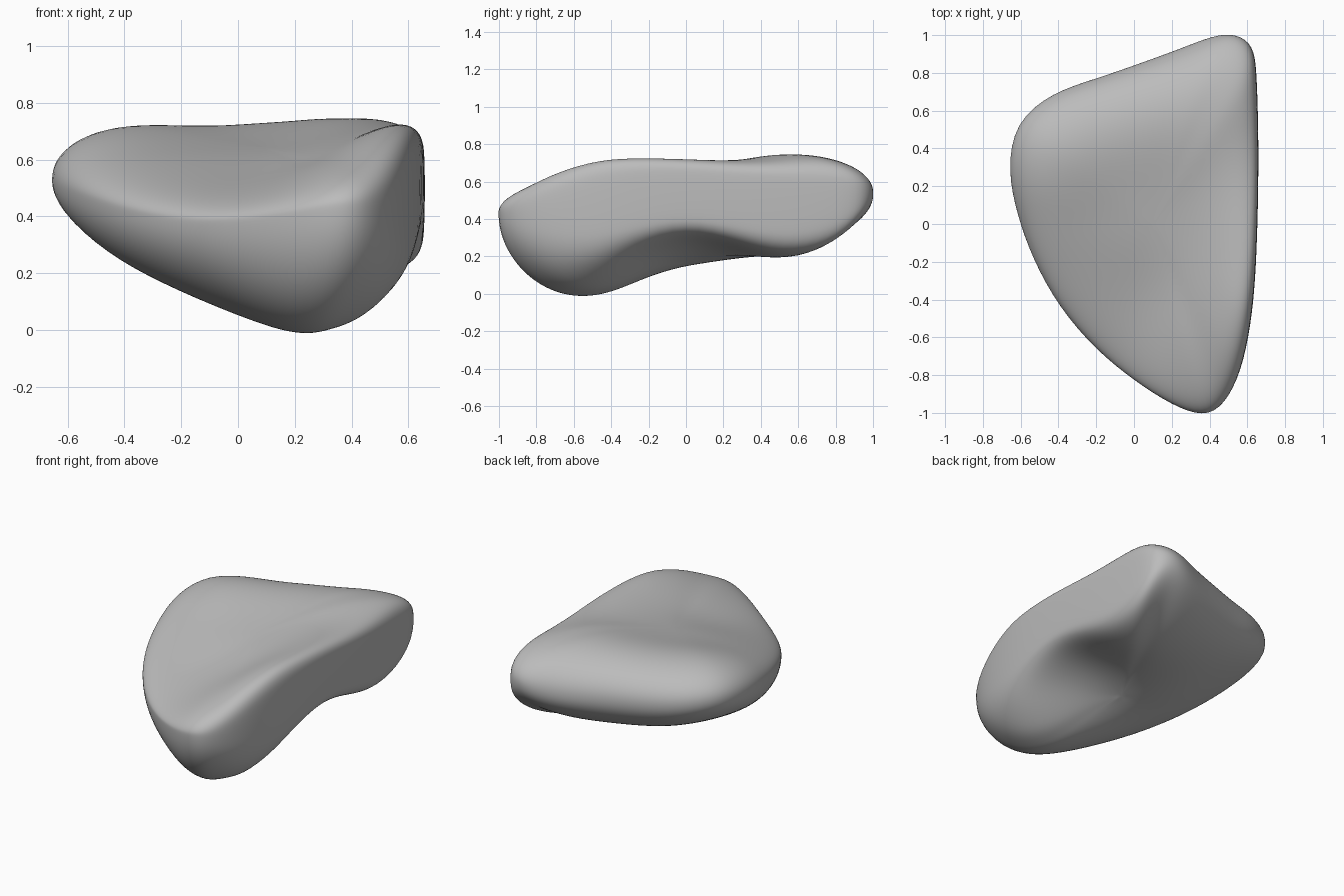
import bpy
import bmesh
import math
from mathutils import Vector

default_cube = bpy.data.objects.get("Cube")
if default_cube:
    bpy.data.objects.remove(default_cube, do_unlink=True)

# Widest rim of the stone: x, y and the height where it bulges most
RIM = [
    (0.635, 0.95, 0.53), (0.65, 0.8, 0.5), (0.658, 0.55, 0.49), (0.66, 0.3, 0.51),
    (0.655, 0, 0.53), (0.643, -0.3, 0.5), (0.62, -0.53, 0.47), (0.57, -0.78, 0.45),
    (0.48, -0.96, 0.44), (0.37, -1.025, 0.44), (0.2, -0.96, 0.41), (0, -0.83, 0.38),
    (-0.2, -0.67, 0.38), (-0.4, -0.44, 0.42), (-0.54, -0.18, 0.47), (-0.62, 0.05, 0.5),
    (-0.67, 0.28, 0.53), (-0.635, 0.54, 0.55), (-0.43, 0.7, 0.52), (-0.2, 0.77, 0.5),
    (0, 0.84, 0.5), (0.25, 0.93, 0.49), (0.42, 1, 0.52), (0.54, 1.01, 0.55),
]

# Heights that shape the dished top
TOP = [
    (0.1, 0, 0.65), (0, 0.5, 0.78), (0.3, 0.5, 0.775), (-0.3, 0.45, 0.78),
    (0.3, 0.2, 0.69), (0.6, 0.1, 0.735), (0.6, -0.25, 0.765), (0.6, -0.6, 0.79),
    (0.45, -0.85, 0.71), (0.2, -0.8, 0.56), (0, -0.5, 0.55), (-0.3, -0.4, 0.57),
    (-0.5, 0, 0.69), (-0.2, 0, 0.65), (-0.58, 0.35, 0.81), (-0.3, 0.65, 0.82),
    (0.2, 0.8, 0.84), (0.55, 0.9, 0.81), (0.6, 0.5, 0.725), (0.3, -0.3, 0.62),
    (0, 0.25, 0.69),
]

# Heights that shape the underside, low at the front and hollow on the left
BOTTOM = [
    (0.2, -0.6, -0.09), (0.3, -0.75, -0.18), (0, -0.5, -0.035), (-0.2, -0.35, 0.05),
    (-0.4, 0, 0.14), (-0.1, 0.3, 0.17), (0.1, 0, 0.165), (0.4, 0.1, 0.26),
    (0.6, 0.1, 0.32), (0.62, -0.4, 0.16), (0.55, -0.8, -0.02), (0.5, 0.5, 0.17),
    (0.6, 0.65, 0.18), (0.2, 0.5, 0.17), (0.55, 0.9, 0.19), (-0.2, 0.6, 0.17),
    (-0.5, 0.4, 0.24), (-0.1, -0.65, -0.02),
]

CENTRE = Vector((0.1, 0))
STEPS = 18


def blend(points, values, x, y, reach=0.25):
    """Smoothly weighted average of the control heights around a spot."""
    total = weight_sum = 0
    for (px, py, _), value in zip(points, values):
        weight = math.exp(-((x - px) ** 2 + (y - py) ** 2) / (2 * reach * reach))
        total += weight * value
        weight_sum += weight
    return total / weight_sum


def make_surface(points):
    """Correct the blend repeatedly so that it passes close to its controls."""
    values = [p[2] for p in points]
    for _ in range(8):
        errors = [p[2] - blend(points, values, p[0], p[1]) for p in points]
        values = [value + error for value, error in zip(values, errors)]
    return lambda x, y: blend(points, values, x, y)


def edge_power(x, y):
    """Round edges everywhere, but a squarer edge along the flat left side."""
    return 2.1 + 4 * max(0, x / 0.65) ** 8 * max(0, 1 - y ** 4)


def skin_half(bm, rim_verts, surface):
    """Skin one half of the stone from its rim to its middle."""
    outer = rim_verts
    count = len(RIM)
    for step in range(STEPS - 1, 0, -1):
        spread = math.sin(math.pi / 2 * step / STEPS)
        ring = []
        for rim_x, rim_y, rim_z in RIM:
            power = edge_power(rim_x, rim_y)
            rise = (1 - spread ** power) ** (1 / power)
            spot = CENTRE.lerp(Vector((rim_x, rim_y)), spread)
            height = surface(spot.x, spot.y)
            ring.append(bm.verts.new((spot.x, spot.y, rim_z + (height - rim_z) * rise)))
        for i in range(count):
            j = (i + 1) % count
            bm.faces.new((outer[i], outer[j], ring[j], ring[i]))
        outer = ring
    middle = bm.verts.new((CENTRE.x, CENTRE.y, surface(CENTRE.x, CENTRE.y)))
    for i in range(count):
        bm.faces.new((outer[i], outer[(i + 1) % count], middle))


# Stone body
bm = bmesh.new()
rim_verts = [bm.verts.new(point) for point in RIM]
skin_half(bm, rim_verts, make_surface(TOP))
skin_half(bm, rim_verts, make_surface(BOTTOM))
bmesh.ops.recalc_face_normals(bm, faces=bm.faces[:])
mesh = bpy.data.meshes.new("stone_body")
bm.to_mesh(mesh)
bm.free()
stone = bpy.data.objects.new("stone_body", mesh)
bpy.context.collection.objects.link(stone)

smoothing = stone.modifiers.new("smoothing", 'SUBSURF')
smoothing.levels = smoothing.render_levels = 2

# Plain grey colour and smooth shading
grey = bpy.data.materials.new("stone_grey")
grey.use_nodes = True
colour = (0.5, 0.5, 0.5, 1)
grey.diffuse_color = colour
shader = next(n for n in grey.node_tree.nodes if n.type == 'BSDF_PRINCIPLED')
shader.inputs["Base Color"].default_value = colour
mesh.materials.append(grey)
mesh.polygons.foreach_set("use_smooth", [True] * len(mesh.polygons))
mesh.update()
